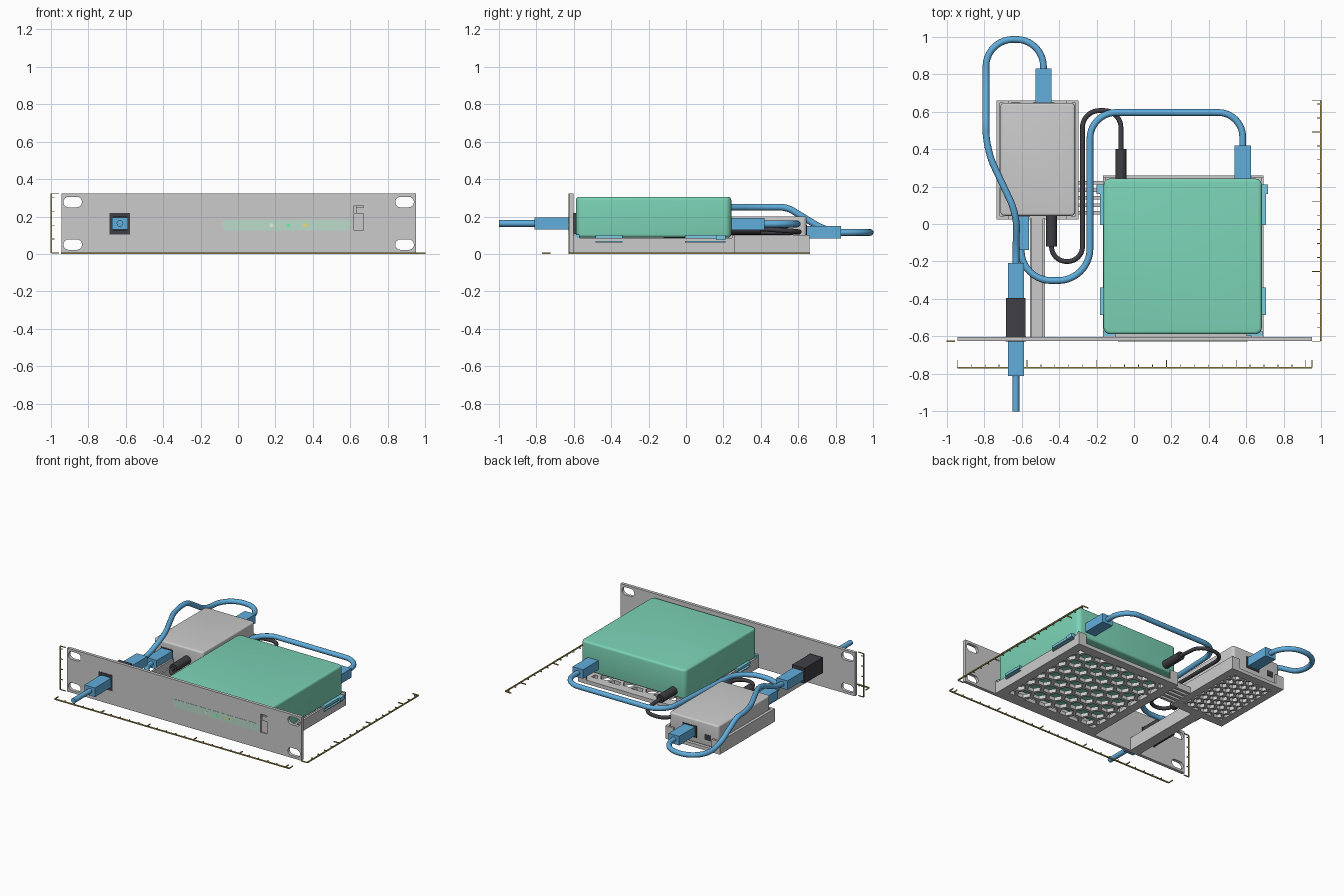
import bpy, bmesh, math
from mathutils import Vector

if "Cube" in bpy.data.objects:
    bpy.data.objects.remove(bpy.data.objects["Cube"])

def mat(name, r, g, b):
    m = bpy.data.materials.new(name)
    m.diffuse_color = (r, g, b, 1)
    m.use_nodes = True
    m.node_tree.nodes["Principled BSDF"].inputs["Base Color"].default_value = m.diffuse_color
    return m

GREEN = mat("green", .2, .65, .47)
PALE = mat("pale_green", .5, .72, .6)
BLUE = mat("blue", .12, .42, .72)
CYAN = mat("cyan", .2, .6, .75)
DARK = mat("dark", .05, .05, .06)
GOLD = mat("gold", .45, .35, .1)
WHITE = mat("white_led", .8, .85, .8)
LIME = mat("green_led", .15, .9, .4)
AMBER = mat("amber_led", .85, .75, .15)

def finish(name, bm, m=None, smooth=False):
    bmesh.ops.recalc_face_normals(bm, faces=bm.faces)
    me = bpy.data.meshes.new(name)
    bm.to_mesh(me)
    bm.free()
    ob = bpy.data.objects.new(name, me)
    bpy.context.collection.objects.link(ob)
    if m:
        me.materials.append(m)
    if smooth:
        smooth_it(ob)
    return ob

def smooth_it(ob):
    bpy.ops.object.select_all(action='DESELECT')
    ob.select_set(True)
    bpy.context.view_layer.objects.active = ob
    bpy.ops.object.shade_smooth_by_angle(angle=math.radians(35))

def add_box(bm, x0, x1, y0, y1, z0, z1):
    vs = bmesh.ops.create_cube(bm, size=1)["verts"]
    for v in vs:
        v.co = ((x0 + x1) / 2 + v.co.x * (x1 - x0), (y0 + y1) / 2 + v.co.y * (y1 - y0),
                (z0 + z1) / 2 + v.co.z * (z1 - z0))

def boxes(name, blist, m=None):
    bm = bmesh.new()
    for b in blist:
        add_box(bm, *b)
    return finish(name, bm, m)

def rounded_box(name, b, rv, rt, m=None):
    bm = bmesh.new()
    add_box(bm, *b)
    up = [e for e in bm.edges if abs(e.verts[0].co.z - e.verts[1].co.z) > 1e-4]
    bmesh.ops.bevel(bm, geom=up, offset=rv, segments=5, affect='EDGES', profile=.5)
    rim = [e for e in bm.edges if abs(e.verts[0].co.z - e.verts[1].co.z) < 1e-5]
    bmesh.ops.bevel(bm, geom=rim, offset=rt, segments=4, affect='EDGES', profile=.5)
    return finish(name, bm, m, True)

def extrude_up(bm, vec):
    r = bmesh.ops.extrude_face_region(bm, geom=bm.faces[:])
    bmesh.ops.translate(bm, vec=vec, verts=[g for g in r["geom"] if isinstance(g, bmesh.types.BMVert)])

def cut(ob, cutter):
    md = ob.modifiers.new("cut", 'BOOLEAN')
    md.operation, md.solver, md.object = 'DIFFERENCE', 'EXACT', cutter
    bpy.context.view_layer.objects.active = ob
    bpy.ops.object.modifier_apply(modifier="cut")
    bpy.data.objects.remove(cutter)

def hex_cutter(x0, x1, y0, y1, pitch, gap):
    # honeycomb of prisms, clipped to a rectangle
    bm = bmesh.new()
    r = (pitch - gap) / math.sqrt(3)
    dx = pitch * math.sqrt(3) / 2
    for i in range(int((x1 - x0) / dx) + 2):
        for j in range(int((y1 - y0) / pitch) + 2):
            cx, cy = x0 + i * dx, y0 + (j + .5 * (i % 2)) * pitch
            bm.faces.new([bm.verts.new((cx + r * math.cos(k * math.pi / 3),
                                        cy + r * math.sin(k * math.pi / 3), -.05)) for k in range(6)])
    for co, no in (((x0, 0, 0), (-1, 0, 0)), ((x1, 0, 0), (1, 0, 0)),
                   ((0, y0, 0), (0, -1, 0)), ((0, y1, 0), (0, 1, 0))):
        bmesh.ops.bisect_plane(bm, geom=bm.verts[:] + bm.edges[:] + bm.faces[:],
                               plane_co=co, plane_no=no, clear_outer=True)
    small = [f for f in bm.faces if f.calc_area() < 1e-4]
    bmesh.ops.delete(bm, geom=small, context='FACES')
    extrude_up(bm, (0, 0, .15))
    c = finish("honeycomb_cutter", bm)
    c.hide_render = True
    return c

def cable(name, pts, radius, m):
    # polyline with rounded corners; 4th value is the corner length
    path = [Vector(pts[0][:3])]
    for a, p, b in zip(pts, pts[1:], pts[2:]):
        A, P, B = Vector(a[:3]), Vector(p[:3]), Vector(b[:3])
        s, e = P + (A - P).normalized() * p[3], P + (B - P).normalized() * p[3]
        h1, h2 = s.lerp(P, .55), e.lerp(P, .55)
        for k in range(11):
            t = k / 10
            path.append(s * (1 - t)**3 + h1 * 3 * t * (1 - t)**2 + h2 * 3 * t * t * (1 - t) + e * t**3)
    path.append(Vector(pts[-1][:3]))
    cu = bpy.data.curves.new(name, 'CURVE')
    cu.dimensions, cu.bevel_depth, cu.bevel_resolution, cu.use_fill_caps = '3D', radius, 4, True
    sp = cu.splines.new('POLY')
    sp.points.add(len(path) - 1)
    for q, v in zip(sp.points, path):
        q.co = (*v, 1)
    ob = bpy.data.objects.new(name, cu)
    bpy.context.collection.objects.link(ob)
    cu.materials.append(m)
    bpy.ops.object.select_all(action='DESELECT')
    ob.select_set(True)
    bpy.context.view_layer.objects.active = ob
    bpy.ops.object.convert(target='MESH')
    smooth_it(bpy.context.object)

# front panel with rack slots, port opening and button recess
panel = boxes("front_panel", [(-.943, .95, -.625, -.602, .005, .322)])
bm = bmesh.new()
for cx in (-.882, .889):
    for cz in (.05, .277):
        pts = []
        for k in range(18):
            a = -math.pi / 2 + (k if k < 9 else k - 1) * math.pi / 8
            side = .022 if k < 9 else -.022
            pts.append(bm.verts.new((cx + side + .028 * math.cos(a), -.7, cz + .028 * math.sin(a))))
        bm.faces.new(pts)
extrude_up(bm, (0, .2, 0))
add_box(bm, -.675, -.585, -.7, -.5, .115, .21)
add_box(bm, .62, .67, -.7, -.615, .125, .215)
add_box(bm, .62, .63, -.7, -.615, .218, .258)
add_box(bm, .633, .67, -.7, -.615, .248, .258)
cut(panel, finish("panel_cutter", bm))

# light strip and status lights
bm = bmesh.new()
for k in range(26):
    a = -math.pi / 2 + (k if k < 13 else k - 1) * math.pi / 12
    cx = .577 if k < 13 else -.057
    bm.verts.new((cx + .028 * math.cos(a), -.6265, .153 + .028 * math.sin(a)))
bm.faces.new(bm.verts[:])
extrude_up(bm, (0, .004, 0))
finish("light_strip", bm, PALE)
for n, x, m in (("white", .178, WHITE), ("green", .268, LIME), ("amber", .358, AMBER)):
    cable(n + "_status_light", [(x, -.628, .153), (x, -.62, .153)], .011, m)

# large tray: honeycomb base, side walls, posts
base = boxes("large_tray_base", [(-.165, .692, -.602, .258, .005, .032)])
cut(base, hex_cutter(-.1, .627, -.54, .195, .105, .022))
walls = []
for x0, x1 in ((-.165, -.15), (.677, .692)):
    walls.append((x0, x1, -.602, .258, .03, .085))
for x0, x1 in ((-.165, -.1), (.627, .692)):
    walls += [(x0, x1, .245, .258, .03, .1), (x0, x1, -.602, -.592, .03, .1)]
boxes("large_tray_walls", walls)

# small tray with honeycomb base, support arm and bridge bars
base = boxes("small_tray_base", [(-.735, -.295, .025, .66, .005, .03)])
cut(base, hex_cutter(-.68, -.35, .085, .6, .066, .016))
boxes("small_tray_walls", [(-.735, -.715, .025, .66, .03, .1), (-.312, -.295, .025, .66, .03, .1),
                           (-.735, -.67, .646, .66, .03, .1), (-.36, -.295, .646, .66, .03, .1),
                           (-.735, -.67, .025, .042, .03, .1), (-.36, -.295, .025, .042, .03, .1)])
boxes("support_arm", [(-.555, -.475, -.602, .03, .005, .03), (-.555, -.543, -.602, .03, .03, .1),
                      (-.487, -.475, -.602, .03, .03, .1)])
boxes("bridge_bars", [(-.297, -.163, y, y + .02, .005, .05) for y in (.05, .09, .13, .17, .21)])

# equipment boxes
rounded_box("green_device", (-.162, .682, -.588, .242, .088, .305), .035, .016, GREEN)
rounded_box("power_box", (-.713, -.314, .044, .645, .03, .2), .022, .012)
boxes("power_box_ports", [(-.54, -.425, .64, .648, .07, .155), (-.655, -.605, .64, .648, .075, .115),
                          (-.65, -.555, .041, .05, .07, .155)], DARK)

# cyan clips and corner feet
clips = []
for x0, x1 in ((-.182, -.14), (.66, .705)):
    clips += [(x0, x1, -.485, -.34, .062, .068), (x0, x1, -.485, -.34, .082, .1),
              (x0, x1, -.005, .21, .062, .068), (x0, x1, -.005, .21, .082, .1)]
clips += [(.69, .715, .16, .21, .075, .1), (-.2, -.165, .16, .21, .075, .1),
          (-.165, -.1, -.597, -.57, .085, .105), (.6, .685, -.597, -.57, .085, .105)]
boxes("retaining_clips", clips, CYAN)

# network coupler: frame around an opening
boxes("network_coupler", [(-.685, -.575, -.628, -.6, .2, .22), (-.685, -.575, -.628, -.6, .105, .125),
                          (-.685, -.662, -.628, -.6, .125, .2), (-.598, -.575, -.628, -.6, .125, .2),
                          (-.682, -.58, -.61, -.395, .107, .218)], DARK)

# blue plugs and cables
for n, x, y0, y1, z in (("front", -.63, -.81, -.61, .163), ("coupler", -.63, -.4, -.207, .163),
                        ("power_out", -.602, -.14, .05, .115), ("power_in", -.483, .64, .83, .115),
                        ("device", .58, .235, .42, .16)):
    boxes(n + "_plug", [(x - .043, x + .043, y0, y1, z - .033, z + .033)], BLUE)
cable("front_cable", [(-.63, -.8, .163), (-.63, -1, .163)], .018, BLUE)
cable("looping_cable", [(-.63, -.21, .163), (-.63, -.13, .17, .05), (-.625, .05, .25, .08),
                        (-.79, .4, .25, .1), (-.79, .54, .25, .035), (-.79, .76, .115, .08),
                        (-.79, .985, .115, .145), (-.483, .985, .115, .145), (-.483, .82, .115)], .018, BLUE)
cable("device_cable", [(-.602, -.13, .115), (-.602, -.302, .115, .16), (-.235, -.302, .12, .17),
                       (-.235, .595, .16, .14), (.58, .595, .16, .13), (.58, .41, .16)], .018, BLUE)

# dark power lead with barrel plugs
cable("power_lead", [(-.44, -.11, .115), (-.44, -.2, .115, .08), (-.275, -.2, .115, .08),
                     (-.275, .605, .115, .09), (-.07, .605, .12, .09), (-.07, .39, .135)], .013, DARK)
cable("power_lead_plug_a", [(-.44, -.12, .115), (-.44, .05, .115)], .03, DARK)
cable("power_lead_plug_b", [(-.07, .235, .135), (-.07, .4, .135)], .03, DARK)

# gold measuring rulers
T, P = .004, .0744
xr = [(-.943, .95, -.771, -.763, 0, .008)]
yr = [(.992, 1, -.625, .66, 0, .008)]
zr = [(-1, -.993, -.629, -.621, .005, .322)]
def ticks(length):
    n = int(length / P)
    return [(i * P, 1 if i % 5 == 0 else .4) for i in range(n + 1)] + [(length, 1)]
for t, s in ticks(1.893):
    xr.append((-.943 + t - T / 2, -.943 + t + T / 2, -.765, -.765 + .04 * s, 0, .008))
for t, s in ticks(1.285):
    yr.append((.994 - .045 * s, .994, -.625 + t - T / 2, -.625 + t + T / 2, 0, .008))
for t, s in ticks(.317):
    zr.append((-.995, -.995 + .04 * s, -.629, -.621, .005 + t - T / 2, .005 + t + T / 2))
boxes("width_ruler", xr, GOLD)
boxes("depth_ruler", yr, GOLD)
boxes("height_ruler", zr, GOLD)
